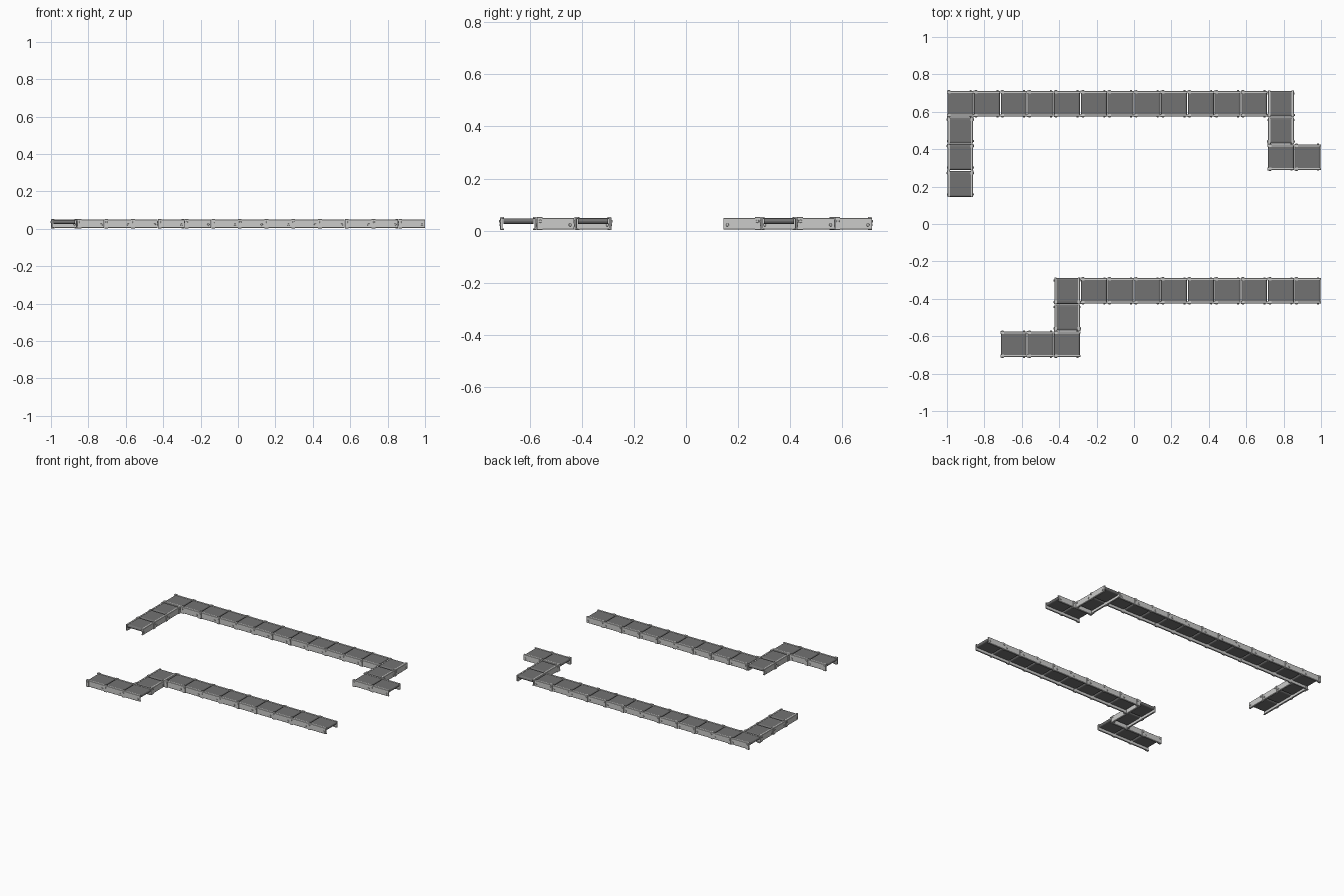
import bpy, bmesh, math
from mathutils import Matrix

if "Cube" in bpy.data.objects:
    bpy.data.objects.remove(bpy.data.objects["Cube"])

T = 1 / 7          # tile pitch
H = T / 2


def material(name, rgb):
    m = bpy.data.materials.new(name)
    m.diffuse_color = (*rgb, 1)
    m.use_nodes = True
    m.node_tree.nodes["Principled BSDF"].inputs["Base Color"].default_value = m.diffuse_color
    return m


BELT = material("dark grey rubber", (0.17, 0.17, 0.17))
METAL = material("light grey metal", (0.6, 0.6, 0.59))


def extrude_x(bm, profile, x0, x1):
    """Extrude a closed (y, z) profile along x."""
    a = [bm.verts.new((x0, y, z)) for y, z in profile]
    b = [bm.verts.new((x1, y, z)) for y, z in profile]
    n = len(profile)
    for i in range(n):
        j = (i + 1) % n
        bm.faces.new((a[i], a[j], b[j], b[i]))
    bm.faces.new(a[::-1])
    bm.faces.new(b)


def channel(outer, inner, web, z0, z1, lip):
    """C section opening inward, outer wall on the -y side."""
    return [(-outer, z0 + 0.002), (-outer, z1 - 0.002), (-outer + 0.002, z1), (-inner, z1),
            (-inner, z1 - lip), (-outer + web, z1 - lip), (-outer + web, z0 + lip),
            (-inner, z0 + lip), (-inner, z0), (-outer + 0.002, z0)]


def finish(bm, name, mat):
    bmesh.ops.recalc_face_normals(bm, faces=bm.faces)
    me = bpy.data.meshes.new(name)
    bm.to_mesh(me)
    bm.free()
    me.materials.append(mat)
    return me


# Belt: flat loop with rounded ends
def belt_mesh():
    bm = bmesh.new()
    r, half, zc, w = 0.011, H - 0.002, 0.0365, 0.058
    pts = []
    for side in (1, -1):
        for k in range(7):
            a = math.pi * (k / 6 - 0.5)
            pts.append((side * (half - r + r * math.cos(a)), zc + side * r * math.sin(a)))
    l = [bm.verts.new((x, -w, z)) for x, z in pts]
    t = [bm.verts.new((x, w, z)) for x, z in pts]
    for i in range(len(pts)):
        j = (i + 1) % len(pts)
        bm.faces.new((l[i], l[j], t[j], t[i])).smooth = False
    bm.faces.new(l[::-1])
    bm.faces.new(t)
    return finish(bm, "belt", BELT)


# Side rails: channel, raised end bracket and two bolts, mirrored across y
def rail_mesh():
    bm = bmesh.new()
    extrude_x(bm, channel(H - 0.003, 0.0565, 0.006, 0.005, 0.049, 0.004), -H + 0.001, H - 0.001)
    extrude_x(bm, channel(H - 0.0005, 0.0555, 0.009, 0.002, 0.0515, 0.006), -H, -H + 0.02)
    for x, z, y in ((-H + 0.012, 0.036, H), (H - 0.016, 0.022, H - 0.002)):
        m = Matrix.Translation((x, -y, z)) @ Matrix.Rotation(math.pi / 2, 4, 'X')
        bmesh.ops.create_cone(bm, cap_ends=True, segments=10, radius1=0.0065,
                              radius2=0.005, depth=0.006, matrix=m)
    dup = bmesh.ops.duplicate(bm, geom=bm.verts[:] + bm.edges[:] + bm.faces[:])["geom"]
    for v in dup:
        if isinstance(v, bmesh.types.BMVert):
            v.co.y = -v.co.y
    return finish(bm, "side_rails", METAL)


belt, rails = belt_mesh(), rail_mesh()


def run(label, col, row, n, direction):
    """Lay n tiles from the tile whose low corner is (col, row), in tile units."""
    for i in range(n):
        c, r = (col + i, row) if direction == 0 else (col, row + i)
        for part, me in (("belt", belt), ("side_rails", rails)):
            ob = bpy.data.objects.new(f"{label}_{part}_{i + 1}", me)
            ob.location = ((c + 0.5) * T, (r + 0.5) * T, 0)
            ob.rotation_euler.z = direction * math.pi / 2
            bpy.context.collection.objects.link(ob)


# Back conveyor
run("back_long", -7, 4, 12, 0)
run("back_left_arm", -7, 1, 3, -1)
run("back_right_link", 5, 3, 2, 1)
run("back_right_end", 5, 2, 2, 0)
# Front conveyor
run("front_long", -2, -3, 9, 0)
run("front_link", -3, -4, 2, 1)
run("front_left_end", -5, -5, 3, 0)
